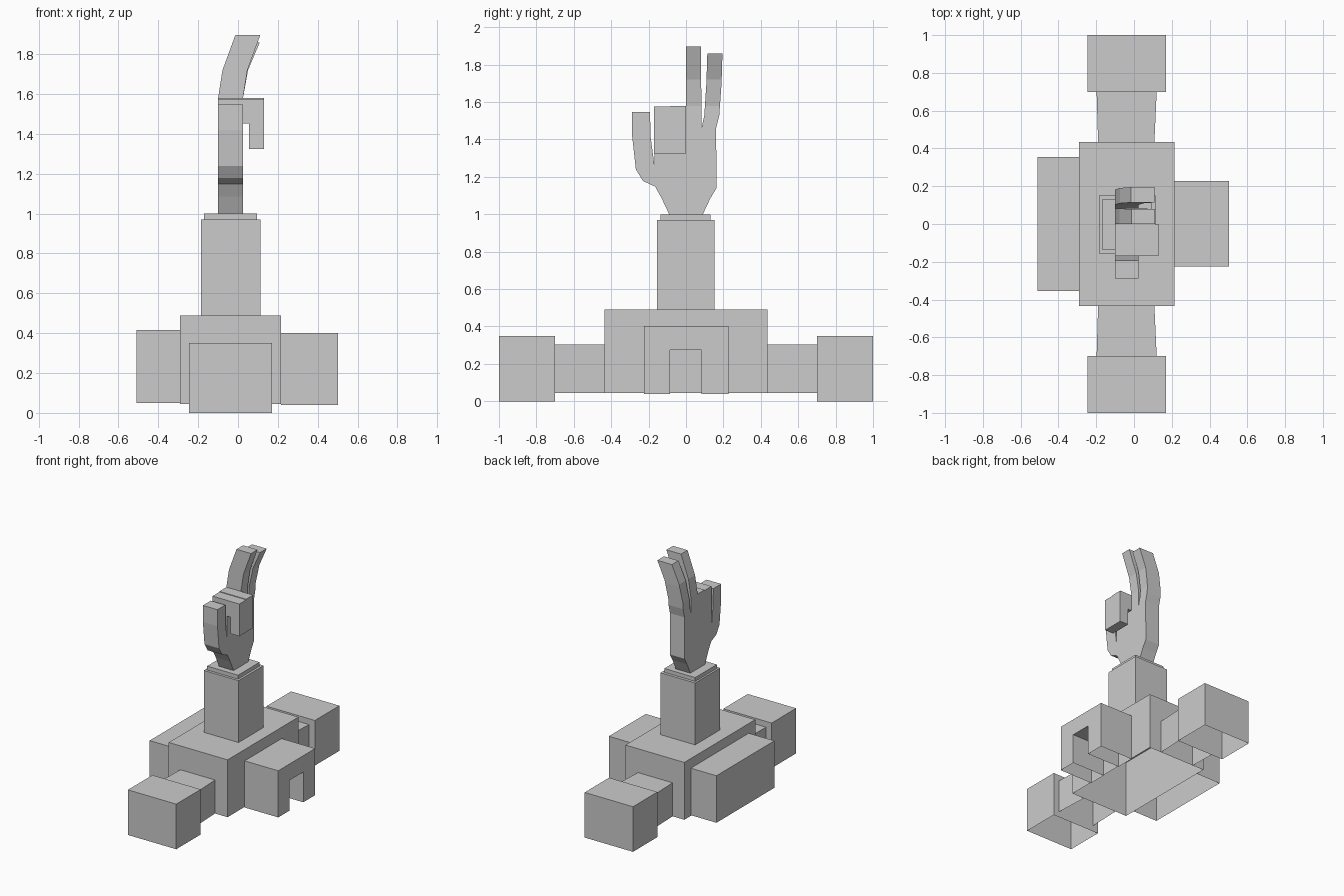
import bpy, bmesh
from mathutils import Vector

if "Cube" in bpy.data.objects:
    bpy.data.objects.remove(bpy.data.objects["Cube"])


def finish(name, bm):
    mesh = bpy.data.meshes.new(name)
    bm.to_mesh(mesh)
    bm.free()
    obj = bpy.data.objects.new(name, mesh)
    bpy.context.collection.objects.link(obj)
    return obj


def extrude_profile(points, vec):
    """Closed prism from a planar outline."""
    bm = bmesh.new()
    face = bm.faces.new([bm.verts.new(p) for p in points])
    new = bmesh.ops.extrude_face_region(bm, geom=[face], use_keep_orig=True)["geom"]
    bmesh.ops.translate(bm, vec=vec, verts=[g for g in new if isinstance(g, bmesh.types.BMVert)])
    bmesh.ops.recalc_face_normals(bm, faces=bm.faces)
    return bm


def open_bottom(bm):
    """Remove the faces lying on the lowest level, leaving a hollow shell."""
    low = min(v.co.z for v in bm.verts)
    faces = [f for f in bm.faces if all(abs(v.co.z - low) < 1e-4 for v in f.verts)]
    bmesh.ops.delete(bm, geom=faces, context='FACES')
    return bm


def block(name, x, y, z):
    outline = [(x[0], y[0], z[0]), (x[1], y[0], z[0]), (x[1], y[1], z[0]), (x[0], y[1], z[0])]
    return finish(name, open_bottom(extrude_profile(outline, (0, 0, z[1] - z[0]))))


# Main building, side wing, tower and its cap
block("main_hall", (-0.29, 0.215), (-0.435, 0.435), (0.045, 0.49))
block("rear_wing", (-0.51, -0.29), (-0.355, 0.355), (0.05, 0.415))
block("tower", (-0.185, 0.113), (-0.155, 0.152), (0.49, 0.97))
block("tower_cap", (-0.17, 0.095), (-0.135, 0.13), (0.97, 1.0))

# Mirrored end pavilions and slightly flared corridors
for side, label in ((-1, "front"), (1, "back")):
    block(label + "_pavilion", (-0.245, 0.17), sorted((side * 0.70, side * 1.0)), (0.0, 0.35))
    corridor = [(-0.19, side * 0.435, 0.045), (0.108, side * 0.435, 0.045),
                (0.12, side * 0.70, 0.045), (-0.198, side * 0.70, 0.045)]
    finish(label + "_corridor", open_bottom(extrude_profile(corridor, (0, 0, 0.26))))

# Entrance porch with doorway passage
porch = [(-0.225, 0.04), (-0.225, 0.402), (0.228, 0.402), (0.228, 0.04),
         (0.083, 0.04), (0.083, 0.275), (-0.085, 0.275), (-0.085, 0.04)]
finish("porch", open_bottom(extrude_profile([(0.215, y, z) for y, z in porch], (0.288, 0, 0))))

# Raised hand: side outline (y, z) extruded through its thickness
hand = [(-0.09, 1.0), (-0.13, 1.085), (-0.165, 1.148), (-0.23, 1.178), (-0.268, 1.24),
        (-0.288, 1.42), (-0.288, 1.548), (-0.192, 1.548), (-0.19, 1.42), (-0.168, 1.255),
        (-0.17, 1.575), (-0.085, 1.575), (-0.085, 1.58), (0.0, 1.58),
        (0.0, 1.897), (0.08, 1.897), (0.083, 1.46), (0.098, 1.53), (0.109, 1.7), (0.114, 1.86),
        (0.195, 1.86), (0.19, 1.70), (0.178, 1.53), (0.161, 1.46),
        (0.163, 1.14), (0.13, 1.085), (0.09, 1.0)]
bm = extrude_profile([(-0.10, y, z) for y, z in hand], (0.125, 0, 0))
bmesh.ops.triangulate(bm, faces=bm.faces)
for height in (1.58, 1.72):
    bmesh.ops.bisect_plane(bm, geom=bm.verts[:] + bm.edges[:] + bm.faces[:],
                           plane_co=Vector((0, 0, height)), plane_no=Vector((0, 0, 1)))
# Lean the two raised fingers forward above the knuckles
for v in bm.verts:
    lower = max(0.0, min(v.co.z, 1.72) - 1.58) / 0.14
    upper = max(0.0, v.co.z - 1.72) / 0.177
    v.co.x += (0.022 * lower + 0.065 * upper) * (1.15 if v.co.y > 0.09 else 1.0)
finish("hand", bm)

# Two folded fingers curling down in front of the palm
for label, y0, y1, top in (("outer", -0.17, -0.085, 1.575), ("inner", -0.085, 0.0, 1.58)):
    curl = [(0.025, 1.453), (0.055, 1.453), (0.055, 1.325), (0.13, 1.325), (0.13, top), (0.025, top)]
    finish(label + "_folded_finger",
           extrude_profile([(x, y0, z) for x, z in curl], (0, y1 - y0, 0)))
